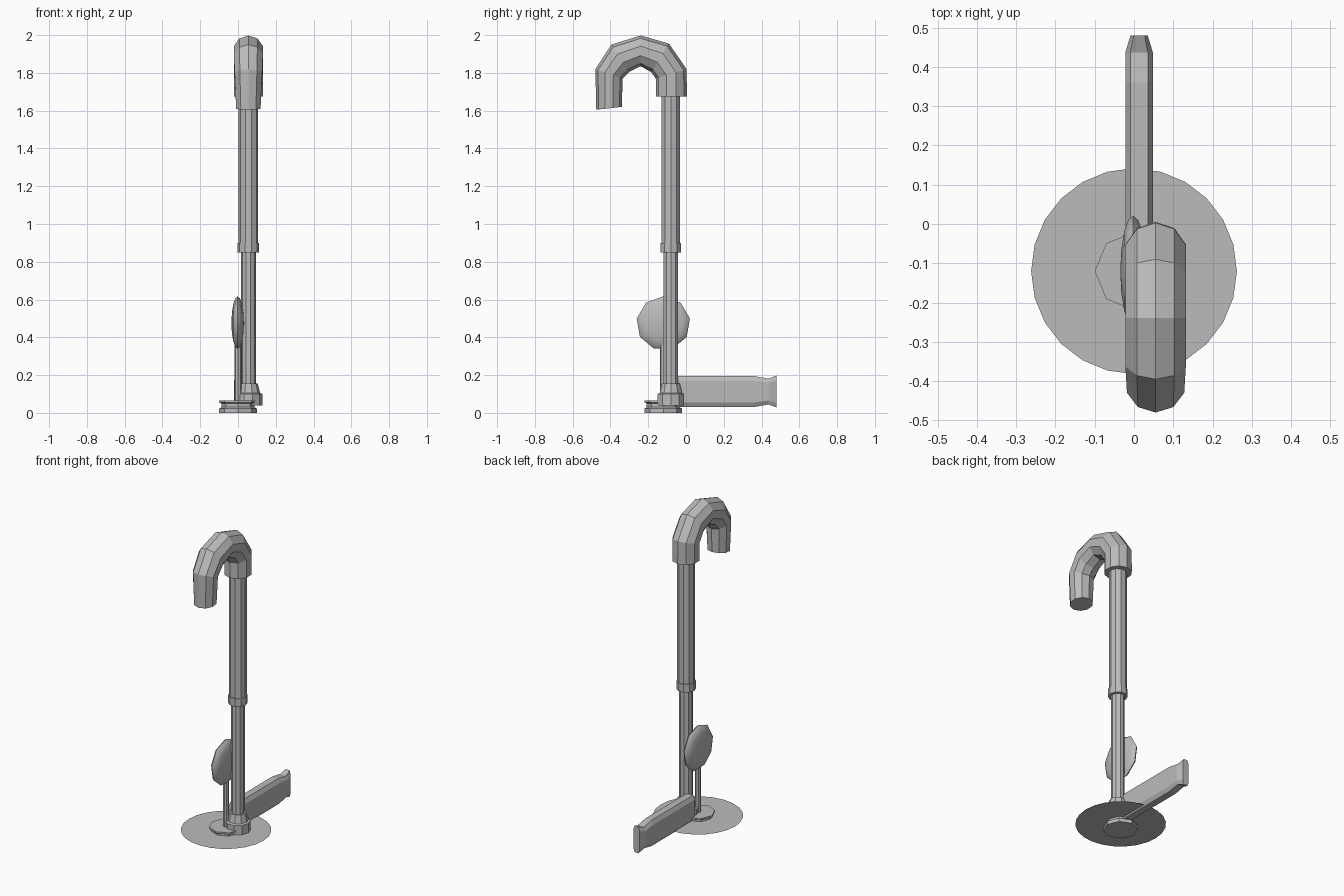
import bpy, bmesh
from math import sin, cos, tau
from mathutils import Vector

if "Cube" in bpy.data.objects:
    bpy.data.objects.remove(bpy.data.objects["Cube"], do_unlink=True)

grey = bpy.data.materials.new("plain grey")
grey.use_nodes = True
colour = (0.5, 0.5, 0.5, 1)
grey.diffuse_color = colour
grey.node_tree.nodes["Principled BSDF"].inputs["Base Color"].default_value = colour


def finish(name, bm, smooth=None):
    mesh = bpy.data.meshes.new(name)
    bm.to_mesh(mesh)
    bm.free()
    mesh.materials.append(grey)
    obj = bpy.data.objects.new(name, mesh)
    bpy.context.collection.objects.link(obj)
    if smooth:
        bpy.ops.object.select_all(action='DESELECT')
        obj.select_set(True)
        bpy.context.view_layer.objects.active = obj
        bpy.ops.object.shade_smooth_by_angle(angle=smooth)
    return obj


def loft(name, rings, smooth=None):
    """Skin a list of equal-length point rings and cap both ends."""
    bm = bmesh.new()
    loops = [[bm.verts.new(p) for p in ring] for ring in rings]
    n = len(loops[0])
    for a, b in zip(loops, loops[1:]):
        for i in range(n):
            j = (i + 1) % n
            bm.faces.new((a[i], a[j], b[j], b[i]))
    bm.faces.new(loops[0][::-1])
    bm.faces.new(loops[-1])
    bmesh.ops.recalc_face_normals(bm, faces=bm.faces)
    return finish(name, bm, smooth)


def turned(name, x, y, sides, profile):
    """Upright faceted part from (radius, height) pairs."""
    rings = [[(x + r * cos(tau * i / sides), y + r * sin(tau * i / sides), z)
              for i in range(sides)] for r, z in profile]
    return loft(name, rings)


BASE_Y = -0.12
POLE = (0.055, -0.08)

# Base: thin round plate through a grooved hub
bm = bmesh.new()
bmesh.ops.create_circle(bm, cap_ends=True, radius=0.262, segments=24)
bmesh.ops.translate(bm, verts=bm.verts, vec=(0, BASE_Y, 0.04))
finish("base_plate", bm)
turned("base_hub", 0, BASE_Y, 8,
       [(0.1, 0), (0.1, 0.022), (0.088, 0.03), (0.088, 0.05), (0.1, 0.056), (0.1, 0.066)])

# Pole with foot and joint collar
turned("pole_foot", *POLE, 10,
       [(0.074, 0.04), (0.074, 0.1), (0.062, 0.105), (0.05, 0.155)])
turned("lower_pole", *POLE, 10, [(0.04, 0.1), (0.04, 0.87)])
turned("pole_collar", *POLE, 10, [(0.057, 0.85), (0.057, 0.9)])
turned("upper_pole", *POLE, 10, [(0.052, 0.88), (0.052, 1.7)])

# Hooked handle: each section given by its outer and inner (y, z)
hook = [((0.005, 1.675), (-0.16, 1.675)),
        ((0.003, 1.82), (-0.16, 1.77)),
        ((-0.09, 1.955), (-0.185, 1.805)),
        ((-0.24, 1.998), (-0.24, 1.835)),
        ((-0.395, 1.95), (-0.3, 1.805)),
        ((-0.48, 1.82), (-0.335, 1.77)),
        ((-0.475, 1.605), (-0.34, 1.62))]
rings = []
for outer, inner in hook:
    a, b = Vector((POLE[0], *outer)), Vector((POLE[0], *inner))
    mid, arm = (a + b) / 2, (a - b) / 2
    side = Vector((min(arm.length, 0.081), 0, 0))
    rings.append([mid + arm * cos(tau * i / 10) + side * sin(tau * i / 10)
                  for i in range(10)])
loft("hook_handle", rings)

# Pedal bar: chamfered section (y, half width, half height), flared at the tip
rings = []
for y, w, h in [(-0.06, 0.035, 0.082), (0.36, 0.035, 0.082),
                (0.437, 0.035, 0.068), (0.48, 0.022, 0.085)]:
    corners = [(w, -0.7 * h), (w, 0.7 * h), (0.63 * w, h), (-0.63 * w, h),
               (-w, 0.7 * h), (-w, -0.7 * h), (-0.63 * w, -h), (0.63 * w, -h)]
    rings.append([(0.013 + x, y, 0.113 + z) for x, z in corners])
loft("pedal_bar", rings)

# Flattened round paddle on a thin rod
turned("paddle_rod", 0, BASE_Y, 8, [(0.018, 0.05), (0.018, 0.4)])
bm = bmesh.new()
bmesh.ops.create_uvsphere(bm, u_segments=9, v_segments=8, radius=0.143)
for v in bm.verts:
    x, y, z = v.co
    v.co = (z * 0.23 - 0.002, x + BASE_Y, y + 0.474)
finish("paddle", bm, smooth=1.0)
